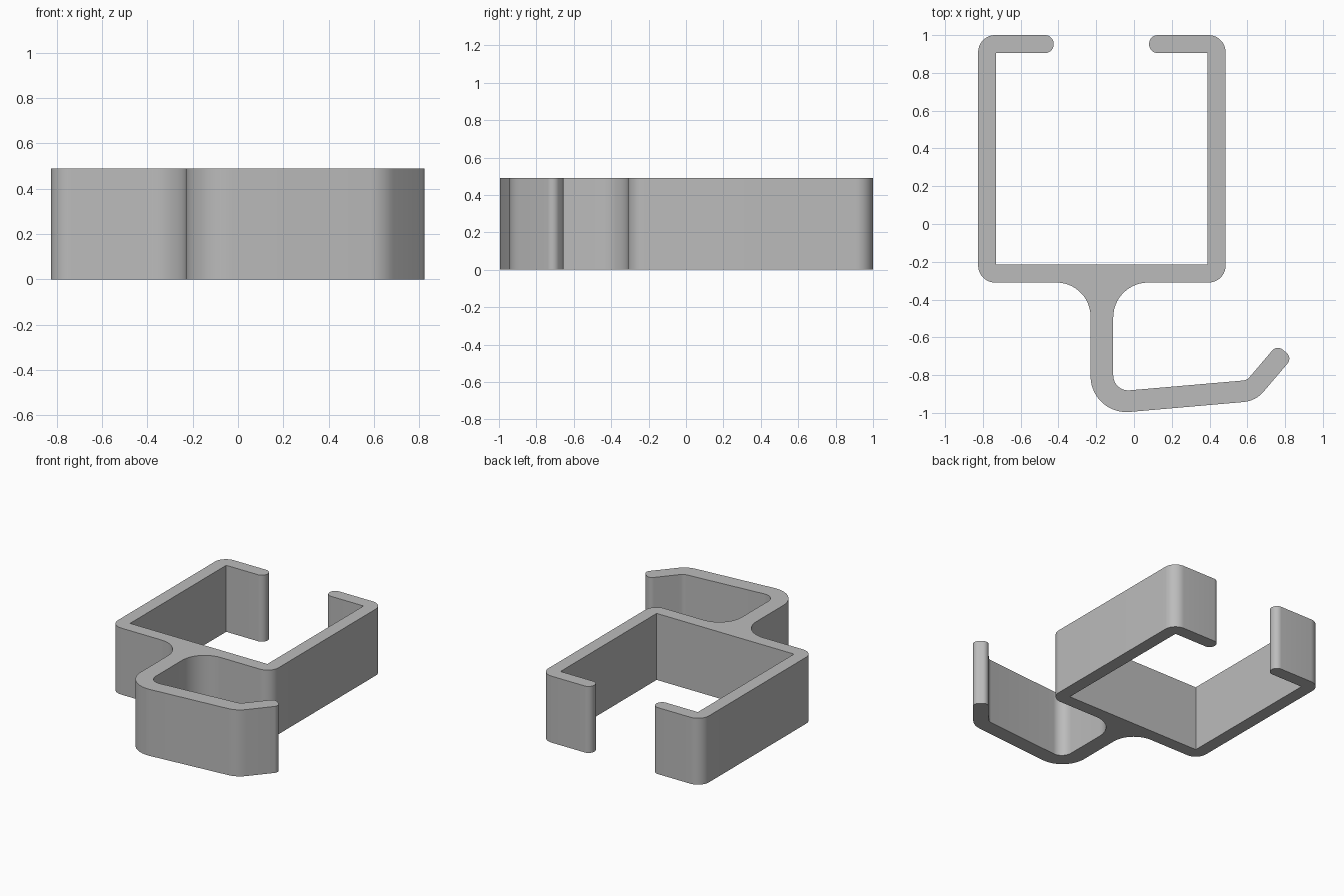
import bpy
import bmesh
import math
from mathutils import Vector

cube = bpy.data.objects.get("Cube")
if cube:
    bpy.data.objects.remove(cube, do_unlink=True)

HEIGHT = 0.49
BOX_R = 0.09      # outer corners of the clip
LIP_R = 0.046     # rounded lip ends
TIP_R = 0.04      # rounded hook tip

# Outline corners, counter-clockwise: (x, y, fillet radius)
clip_right = [
    (0.485, -0.31, BOX_R), (0.485, 1.0, BOX_R),
    (0.08, 1.0, LIP_R), (0.08, 0.905, LIP_R),
    (0.39, 0.905, 0), (0.39, -0.215, 0),
]
clip_left = [
    (-0.73, -0.215, 0), (-0.73, 0.905, 0),
    (-0.425, 0.905, LIP_R), (-0.425, 1.0, LIP_R),
    (-0.825, 1.0, BOX_R), (-0.825, -0.31, BOX_R),
]
hook = [
    (-0.23, -0.31, 0.18), (-0.23, -1.013, 0.19),
    (0.644, -0.937, 0.155), (0.839, -0.708, TIP_R),
    (0.757, -0.64, TIP_R), (0.598, -0.827, 0.05),
    (-0.11, -0.888, 0.08), (-0.11, -0.31, 0.185),
]


def fillet(prev, corner, following, radius):
    """Points of the arc that rounds one corner."""
    c = Vector(corner)
    if radius == 0:
        return [c]
    a = (Vector(prev) - c).normalized()
    b = (Vector(following) - c).normalized()
    half = a.angle(b) / 2
    centre = c + (a + b).normalized() * (radius / math.sin(half))
    reach = radius / math.tan(half)
    start, end = c + a * reach - centre, c + b * reach - centre
    sweep = math.pi - 2 * half
    steps = max(4, round(sweep / math.radians(7)))
    return [centre + (start * math.sin(sweep * (1 - i / steps))
                      + end * math.sin(sweep * i / steps)) / math.sin(sweep)
            for i in range(steps + 1)]


# Round the outline and extrude it
corners = clip_right + clip_left + hook
bm = bmesh.new()
verts = []
for i, (x, y, r) in enumerate(corners):
    before, after = corners[i - 1], corners[(i + 1) % len(corners)]
    for p in fillet(before[:2], (x, y), after[:2], r):
        verts.append(bm.verts.new((p.x, p.y, 0)))
base = bm.faces.new(verts)
top = bmesh.ops.extrude_face_region(bm, geom=[base], use_keep_orig=True)
bmesh.ops.translate(bm, vec=(0, 0, HEIGHT),
                    verts=[v for v in top["geom"] if isinstance(v, bmesh.types.BMVert)])
bmesh.ops.recalc_face_normals(bm, faces=bm.faces)

mesh = bpy.data.meshes.new("clip_hook")
bm.to_mesh(mesh)
bm.free()
clip = bpy.data.objects.new("clip_hook", mesh)
bpy.context.collection.objects.link(clip)

# Plain grey plastic
grey = bpy.data.materials.new("grey_plastic")
grey.use_nodes = True
colour = (0.5, 0.5, 0.5, 1)
grey.diffuse_color = colour
grey.node_tree.nodes["Principled BSDF"].inputs["Base Color"].default_value = colour
mesh.materials.append(grey)

bpy.ops.object.select_all(action="DESELECT")
clip.select_set(True)
bpy.context.view_layer.objects.active = clip
bpy.ops.object.shade_smooth_by_angle(angle=math.radians(30))
